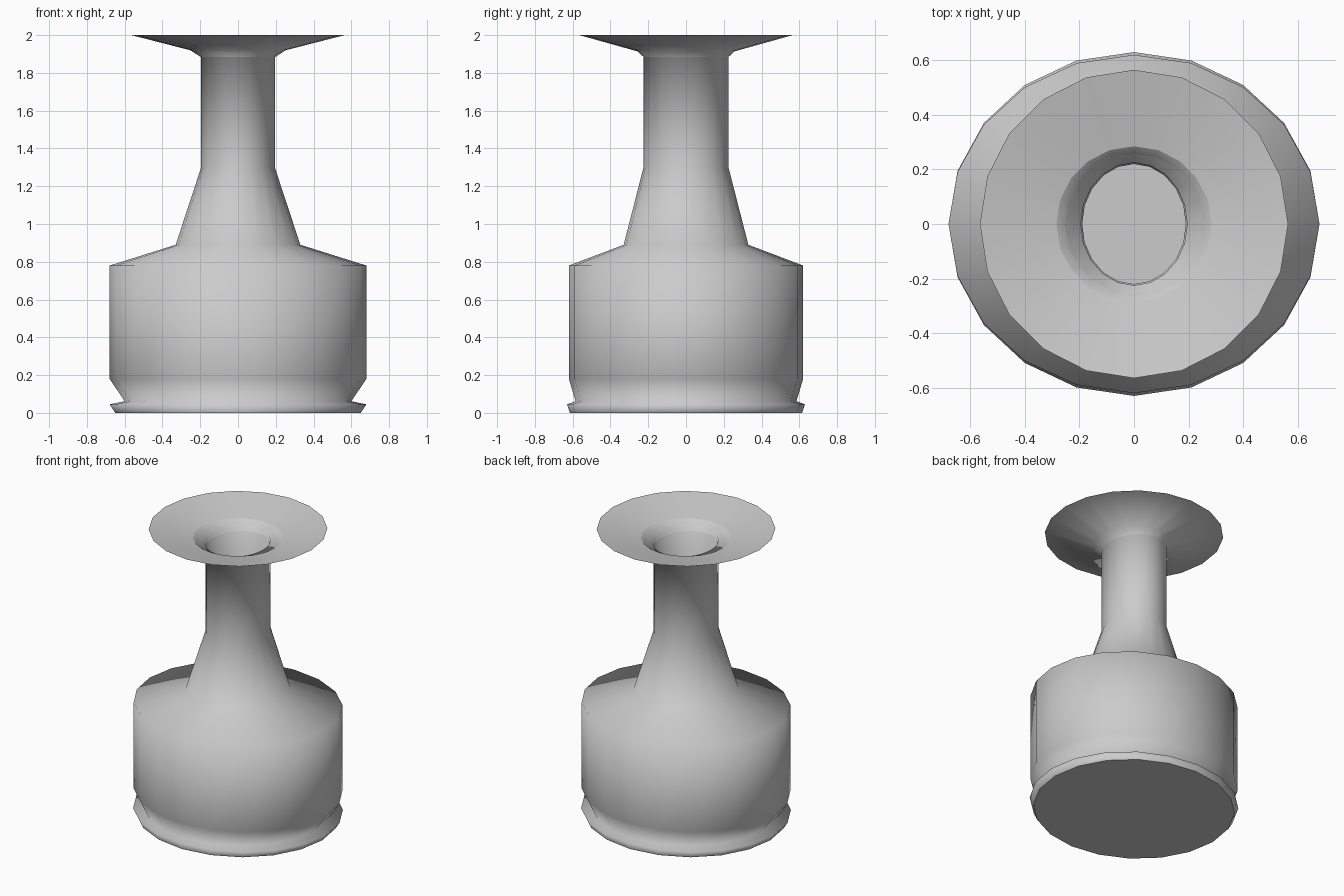
import bpy
import bmesh
from math import cos, sin, tau

if "Cube" in bpy.data.objects:
    bpy.data.objects.remove(bpy.data.objects["Cube"])

SIDES = 20


def lathe(name, profile, sharp_rings):
    """Closed oval lathe: profile is (x radius, y radius, height), capped at both ends."""
    bm = bmesh.new()
    rings = []
    for rx, ry, z in profile:
        rings.append([bm.verts.new((rx * cos(tau * i / SIDES), ry * sin(tau * i / SIDES), z))
                      for i in range(SIDES)])
    for low, high in zip(rings, rings[1:]):
        for i in range(SIDES):
            j = (i + 1) % SIDES
            bm.faces.new((low[i], low[j], high[j], high[i])).smooth = True
    bm.faces.new(rings[0][::-1])
    bm.faces.new(rings[-1])
    # Crisp creases on chosen rings
    for k in sharp_rings:
        for i in range(SIDES):
            bm.edges.get((rings[k][i], rings[k][(i + 1) % SIDES])).smooth = False
    mesh = bpy.data.meshes.new(name)
    bm.to_mesh(mesh)
    bm.free()
    obj = bpy.data.objects.new(name, mesh)
    bpy.context.collection.objects.link(obj)
    return obj


# Outside: foot, belly, shoulder, neck, flared lip
outside = [
    (0.65, 0.615, 0.0),
    (0.68, 0.63, 0.045),
    (0.60, 0.585, 0.062),
    (0.68, 0.62, 0.18),
    (0.68, 0.62, 0.78),
    (0.33, 0.33, 0.89),
    (0.195, 0.225, 1.30),
    (0.195, 0.225, 1.905),
    (0.565, 0.565, 2.0),
]

# Inside: throat, neck bore, hollow belly
inside = [
    (0.285, 0.285, 1.94),
    (0.19, 0.22, 1.88),
    (0.19, 0.22, 1.30),
    (0.31, 0.31, 0.87),
    (0.64, 0.59, 0.76),
    (0.64, 0.59, 0.20),
    (0.57, 0.56, 0.08),
]

lathe("vase", outside + inside, sharp_rings=(0, 8, 9, 15))
